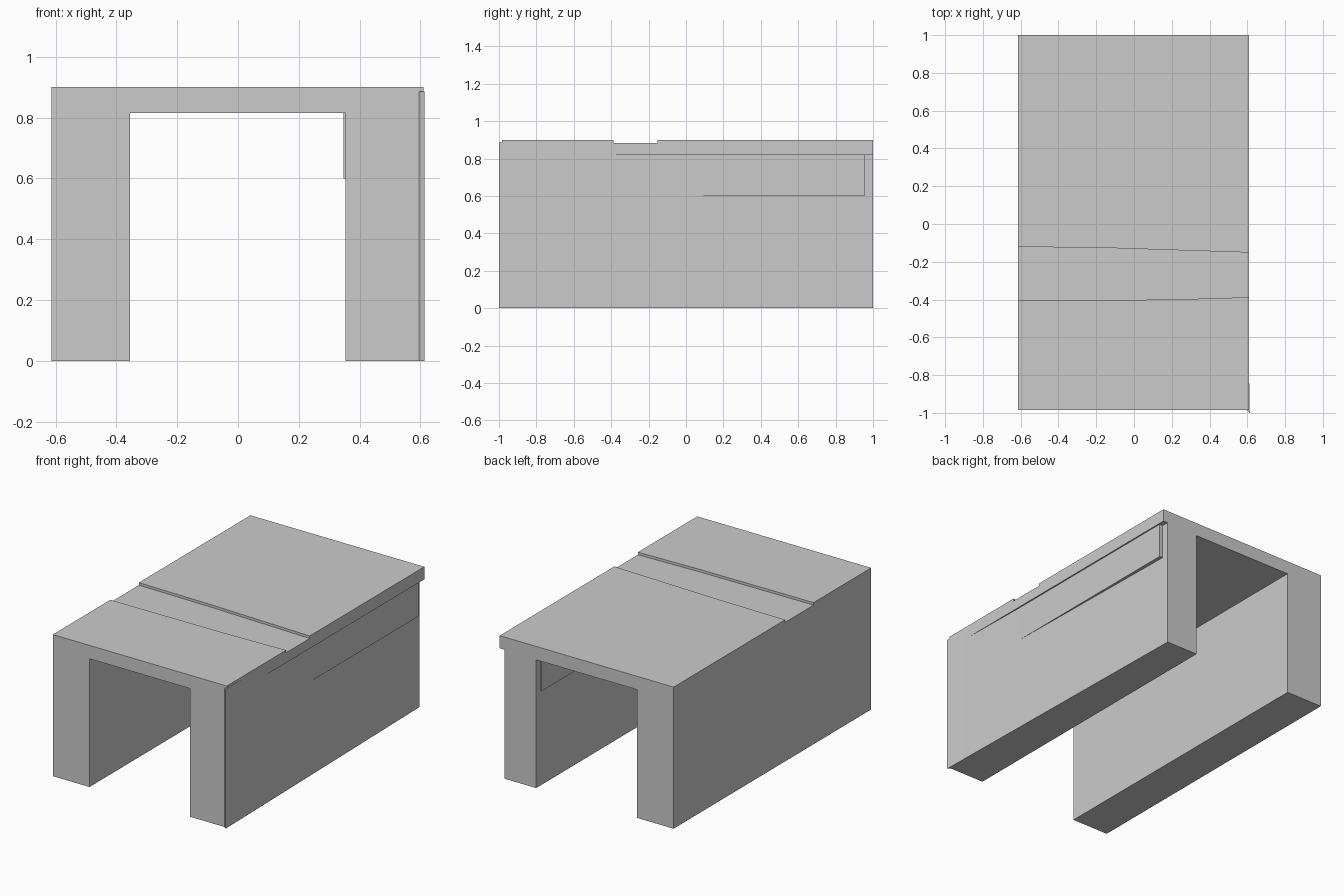
import bpy, bmesh

if "Cube" in bpy.data.objects:
    bpy.data.objects.remove(bpy.data.objects["Cube"])


def prism(name, pts, lo, hi, axis="z"):
    """Extrude a 2D outline along z (points x,y) or along y (points x,z)."""
    bm = bmesh.new()
    put = (lambda p, h: (p[0], p[1], h)) if axis == "z" else (lambda p, h: (p[0], h, p[1]))
    a = [bm.verts.new(put(p, lo)) for p in pts]
    b = [bm.verts.new(put(p, hi)) for p in pts]
    bm.faces.new(a)
    bm.faces.new(b)
    n = len(pts)
    for i in range(n):
        bm.faces.new((a[i], a[(i + 1) % n], b[(i + 1) % n], b[i]))
    bmesh.ops.recalc_face_normals(bm, faces=bm.faces)
    mesh = bpy.data.meshes.new(name)
    bm.to_mesh(mesh)
    bm.free()
    obj = bpy.data.objects.new(name, mesh)
    bpy.context.collection.objects.link(obj)
    return obj


def combine(target, tool, operation):
    """Apply a boolean, then remove the tool."""
    mod = target.modifiers.new(operation, "BOOLEAN")
    mod.operation = operation
    mod.solver = "EXACT"
    mod.object = tool
    bpy.context.view_layer.objects.active = target
    bpy.ops.object.modifier_apply(modifier=mod.name)
    bpy.data.objects.remove(tool, do_unlink=True)


# Arch: two thick walls joined by a flat roof
arch = prism("arch_body", [(-.613, 0), (-.613, .9), (.61, .9), (.61, 0),
                           (.353, 0), (.353, .815), (-.355, .815), (-.355, 0)],
             -.984, 1, "y")

# Right wall tapers inwards to the back, leaving the roof lip overhanging
combine(arch, prism("wall_taper_cutter", [(.617, -1.2), (.8, -1.2), (.8, 1.2), (.5734, 1.2)],
                    -.1, .82), "DIFFERENCE")

# Shallow, slightly skewed groove across the roof
combine(arch, prism("groove_cutter", [(-.7, -.407), (.2, -.4), (.7, -.385),
                                      (.7, -.154), (-.1, -.128), (-.7, -.119)],
                    .884, 1.0), "DIFFERENCE")

# Thin outer corner at the front of the right wall
combine(arch, prism("corner_spur", [(.58, -.95), (.59, -.98), (.613, -1), (.6095, -.81)],
                    0, .885), "UNION")

# Raised panel that passes through the right wall
combine(arch, prism("wall_panel", [(.347, -.9), (.6015, -.9), (.6015, .955), (.347, .955)],
                    .6, .83), "UNION")
